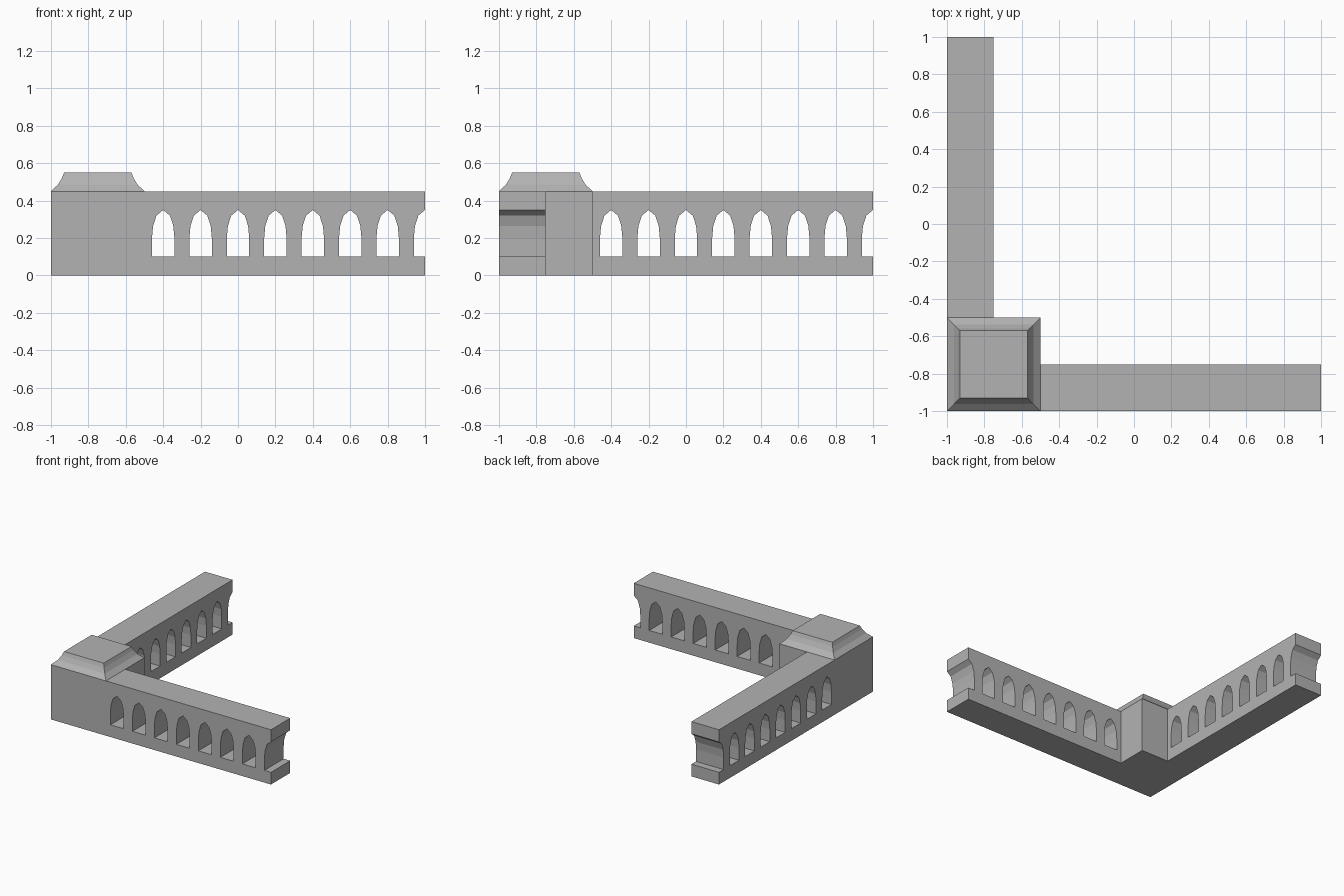
import bpy, bmesh

if "Cube" in bpy.data.objects:
    bpy.data.objects.remove(bpy.data.objects["Cube"])

POST = 0.5      # corner post width
ARM = 0.25      # arm thickness
H = 0.45        # wall height

stone = bpy.data.materials.new("dark_stone")
stone.diffuse_color = (0.45, 0.45, 0.45, 1)
stone.use_nodes = True
stone.node_tree.nodes["Principled BSDF"].inputs["Base Color"].default_value = stone.diffuse_color


def prism(bm, points, offset):
    """Add a closed prism from a flat outline and an extrusion offset."""
    face = bm.faces.new([bm.verts.new(p) for p in points])
    new = bmesh.ops.extrude_face_region(bm, geom=[face])["geom"]
    bmesh.ops.translate(bm, vec=offset,
                        verts=[v for v in new if isinstance(v, bmesh.types.BMVert)])


def finish(bm, name):
    bmesh.ops.recalc_face_normals(bm, faces=bm.faces)
    mesh = bpy.data.meshes.new(name)
    bm.to_mesh(mesh)
    bm.free()
    mesh.materials.append(stone)
    obj = bpy.data.objects.new(name, mesh)
    bpy.context.collection.objects.link(obj)
    return obj


# L-shaped wall with the corner post
bm = bmesh.new()
inner, thin = -1 + POST, -1 + ARM
plan = [(-1, -1), (1, -1), (1, thin), (inner, thin),
        (inner, inner), (thin, inner), (thin, 1), (-1, 1)]
prism(bm, [(x, y, 0) for x, y in plan], (0, 0, H))
wall = finish(bm, "balustrade_wall")

# Pointed arch openings along both arms; the last one is cut in half by the end
half = [(0.06, 0.1), (0.06, 0.2), (0.054, 0.265), (0.036, 0.32)]
arch = half + [(0, 0.35)] + [(-u, z) for u, z in reversed(half)]
bm = bmesh.new()
for i in range(8):
    c = -0.4 + 0.2 * i
    prism(bm, [(c + u, -1.1, z) for u, z in arch], (0, 0.45, 0))
    prism(bm, [(-1.1, c + u, z) for u, z in arch], (0.45, 0, 0))
cutter = finish(bm, "arch_cutter")
cutter.hide_render = True

mod = wall.modifiers.new("arches", "BOOLEAN")
mod.operation = "DIFFERENCE"
mod.solver = "EXACT"
mod.object = cutter
bpy.context.view_layer.objects.active = wall
bpy.ops.object.modifier_apply(modifier=mod.name)
bpy.data.objects.remove(cutter)

# Post cap with concave sides
bm = bmesh.new()
rings = []
for inset, z in [(0, H), (0.037, 0.485), (0.058, 0.52), (0.07, 0.55)]:
    a, b = -1 + inset, inner - inset
    rings.append([bm.verts.new((x, y, z)) for x, y in [(a, a), (b, a), (b, b), (a, b)]])
for low, high in zip(rings, rings[1:]):
    for k in range(4):
        n = (k + 1) % 4
        bm.faces.new((low[k], low[n], high[n], high[k]))
bm.faces.new(rings[-1])
finish(bm, "post_cap")
